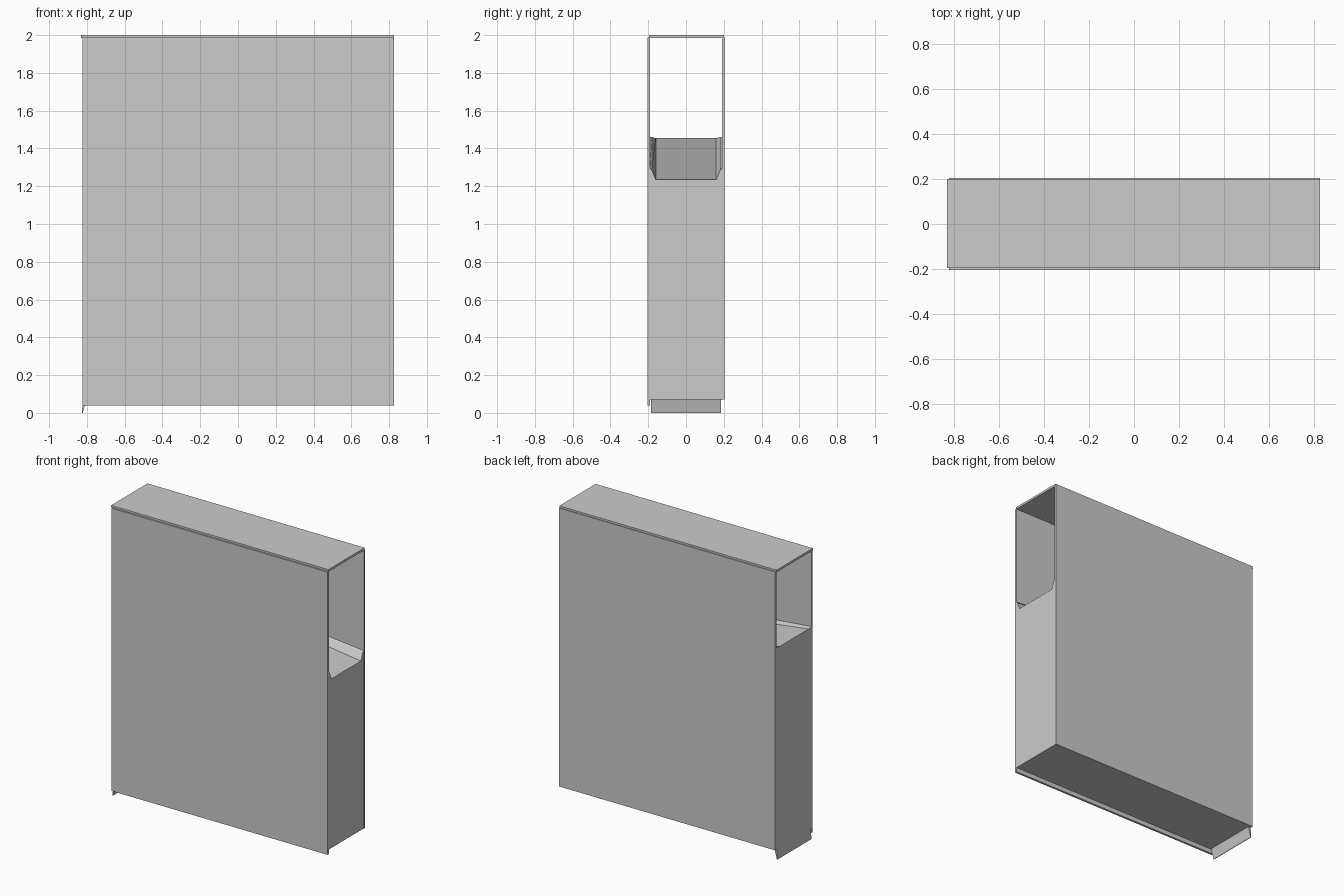
import bpy, bmesh

if "Cube" in bpy.data.objects:
    bpy.data.objects.remove(bpy.data.objects["Cube"])


def mesh_object(name, bm):
    bmesh.ops.recalc_face_normals(bm, faces=bm.faces[:])
    me = bpy.data.meshes.new(name)
    bm.to_mesh(me)
    bm.free()
    ob = bpy.data.objects.new(name, me)
    bpy.context.collection.objects.link(ob)
    return ob


def box(name, lo, hi):
    bm = bmesh.new()
    bmesh.ops.create_cube(bm, size=1)
    for v in bm.verts:
        v.co = [lo[i] + (v.co[i] + 0.5) * (hi[i] - lo[i]) for i in range(3)]
    return mesh_object(name, bm)


# Tall side walls and the thin roof
box("front_wall", (-0.822, -0.205, 0.04), (0.825, -0.19, 1.987))
box("back_wall", (-0.822, 0.19, 0.07), (0.825, 0.205, 1.987))
box("roof", (-0.83, -0.195, 1.985), (0.825, 0.2, 2.0))

# Inner channel: end panels, sloping floor with chamfered sides, underside
bm = bmesh.new()
section = [(-0.19, 0.06), (-0.18, 0.05), (-0.16, 0.0),
           (0.16, 0.0), (0.18, 0.05), (0.19, 0.06)]
rows = []
for x, z in ((0.824, 1.235), (-0.822, 1.455)):
    top = [bm.verts.new((x, y, z + h * (1 if x > 0 else 0.1))) for y, h in section]
    low = [bm.verts.new((x, y, 0.07)) for y in (-0.19, 0.19)]
    bm.faces.new(top + [low[1], low[0]])
    rows.append((top, low))
(top_a, low_a), (top_b, low_b) = rows
for i in range(len(section) - 1):
    bm.faces.new((top_a[i], top_a[i + 1], top_b[i + 1], top_b[i]))
bm.faces.new((low_a[0], low_a[1], low_b[1], low_b[0]))
mesh_object("channel_floor_and_ends", bm)

# Small wedge lip hanging below the left end
bm = bmesh.new()
profile = [(-0.826, 0.0), (-0.822, 0.0), (-0.802, 0.07), (-0.822, 0.07)]
face = bm.faces.new([bm.verts.new((x, -0.185, z)) for x, z in profile])
ext = bmesh.ops.extrude_face_region(bm, geom=[face])
for v in ext["geom"]:
    if isinstance(v, bmesh.types.BMVert):
        v.co.y = 0.185
mesh_object("bottom_lip", bm)
